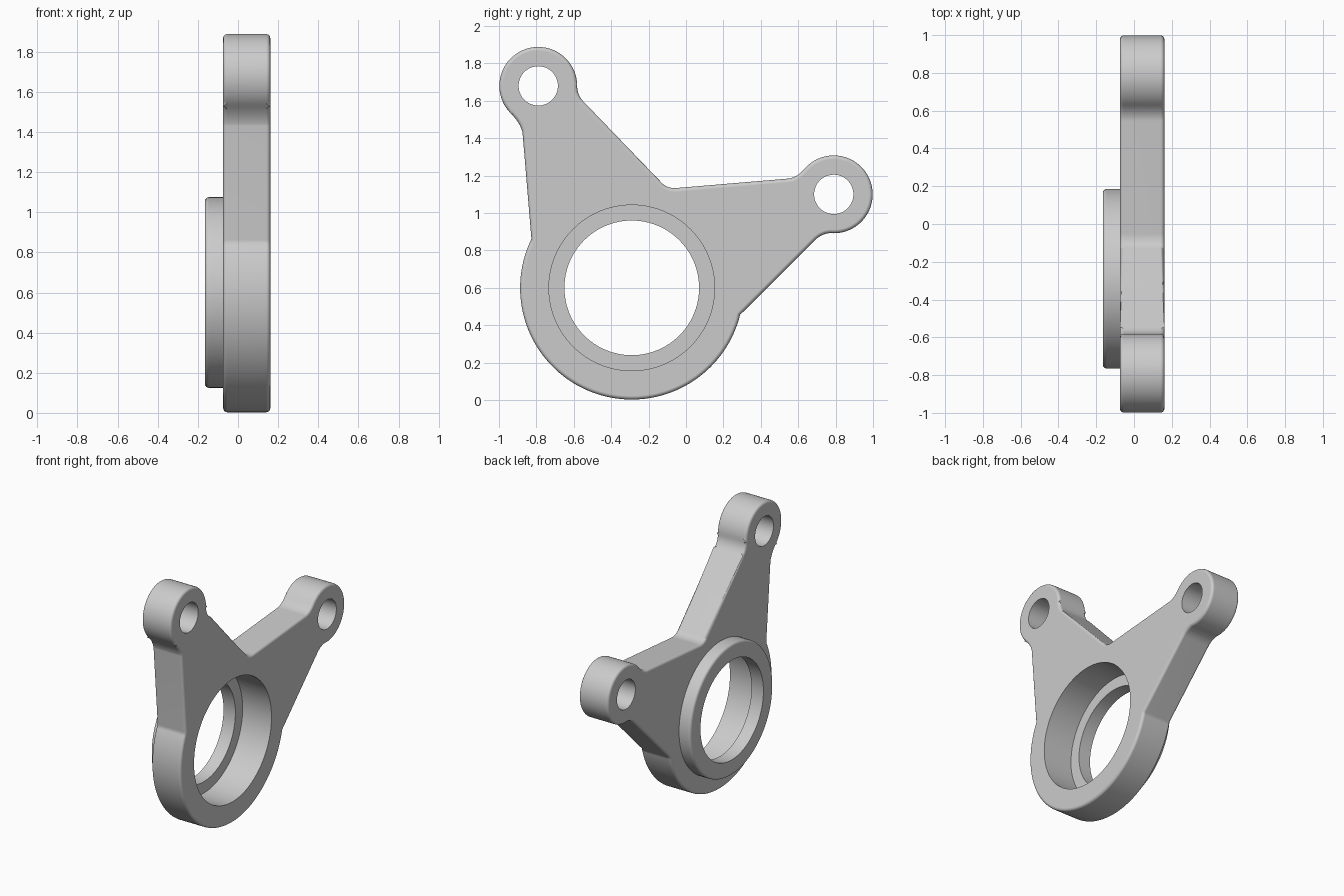
import bpy, bmesh
from math import cos, sin, radians, tau
from mathutils import Matrix, Vector

cube = bpy.data.objects.get("Cube")
if cube:
    bpy.data.objects.remove(cube, do_unlink=True)

grey = bpy.data.materials.new("plain grey metal")
grey.use_nodes = True
COLOUR = (0.6, 0.6, 0.6, 1)
grey.diffuse_color = COLOUR
grey.node_tree.nodes["Principled BSDF"].inputs["Base Color"].default_value = COLOUR

# Main dimensions; 2D points are (y, z)
BACK, FACE, LEDGE, RIM = -0.074, 0.161, -0.07, -0.165
HUB, TALL_EYE, LOW_EYE = (-0.29, 0.6), (-0.79, 1.68), (0.79, 1.1)
HUB_R, EYE_R, EYE_HOLE, BORE, HOLE, COLLAR = 0.597, 0.208, 0.105, 0.443, 0.36, 0.475


def arc(centre, radius, start, end, steps):
    angles = [radians(start + (end - start) * i / steps) for i in range(steps + 1)]
    return [(centre[0] + radius * cos(a), centre[1] + radius * sin(a)) for a in angles]


def blend(a, b, c, steps=8):
    """Rounded corner from a to c, pulled toward b."""
    a, b, c = Vector(a), Vector(b), Vector(c)
    ts = [i / steps for i in range(steps + 1)]
    return [tuple(a * (1 - t) ** 2 + b * 2 * t * (1 - t) + c * t * t) for t in ts]


def make_object(name, bm):
    bmesh.ops.recalc_face_normals(bm, faces=bm.faces)
    mesh = bpy.data.meshes.new(name)
    bm.to_mesh(mesh)
    bm.free()
    mesh.materials.append(grey)
    obj = bpy.data.objects.new(name, mesh)
    bpy.context.collection.objects.link(obj)
    return obj


def select_only(obj):
    bpy.ops.object.select_all(action='DESELECT')
    obj.select_set(True)
    bpy.context.view_layer.objects.active = obj


def smooth(obj):
    select_only(obj)
    bpy.ops.object.shade_smooth_by_angle(angle=radians(35))
    obj.modifiers.new("flat face normals", 'WEIGHTED_NORMAL').keep_sharp = True


def prism(name, outline, x0, x1, rounding=0):
    bm = bmesh.new()
    cap = bm.faces.new([bm.verts.new((x0, y, z)) for y, z in outline])
    side = bmesh.ops.extrude_face_region(bm, geom=[cap])["geom"]
    for v in side:
        if isinstance(v, bmesh.types.BMVert):
            v.co.x = x1
    if cap.is_valid and len(bm.faces) == len(outline) + 1:
        bm.faces.new([e for e in cap.verts])
    if rounding:
        rims = [e for e in bm.edges if abs(e.verts[0].co.x - e.verts[1].co.x) < 1e-5]
        bmesh.ops.bevel(bm, geom=rims, offset=rounding, segments=4,
                        profile=0.5, affect='EDGES', clamp_overlap=True)
    return make_object(name, bm)


# Bracket plate: round hub, two tapering arms and two eyes
outline = arc(HUB, HUB_R, 154, 346, 80)
outline += blend((0.69, 0.855), (0.725, 0.89), (0.772, 0.893))
outline += arc(LOW_EYE, EYE_R, -95, 138, 56)[1:]
outline += blend((0.635, 1.239), (0.595, 1.189), (0.545, 1.184))[1:]
outline += blend((-0.05, 1.134), (-0.1, 1.13), (-0.128, 1.16))
outline += blend((-0.545, 1.593), (-0.582, 1.63), (-0.582, 1.68))
outline += arc(TALL_EYE, EYE_R, 0, 226, 56)[1:]
outline += blend((-0.934, 1.53), (-0.885, 1.48), (-0.874, 1.43))[1:]
plate = prism("bracket_plate", outline, BACK, FACE, 0.02)

# Bore and eye holes cut through the plate
for name, centre, radius in (("hub_bore", HUB, BORE),
                             ("tall_eye_hole", TALL_EYE, EYE_HOLE),
                             ("low_eye_hole", LOW_EYE, EYE_HOLE)):
    cutter = prism(name + "_cutter", arc(centre, radius, 0, 360, 96)[:-1], -0.5, 0.5)
    cutter.hide_render = True
    cut = plate.modifiers.new(name, 'BOOLEAN')
    cut.operation, cut.solver, cut.object = 'DIFFERENCE', 'EXACT', cutter
    select_only(plate)
    bpy.ops.object.modifier_apply(modifier=cut.name)
    bpy.data.objects.remove(cutter, do_unlink=True)
smooth(plate)

# Raised collar behind the hub, with its inner lip forming the bore ledge
profile = [(LEDGE, HOLE), (RIM, HOLE)]
profile += arc((RIM + 0.02, COLLAR - 0.02), 0.02, 180, 90, 4)
profile += [(LEDGE, COLLAR)]
bm = bmesh.new()
SIDES = 96
rings = []
for i in range(SIDES):
    turn = Matrix.Rotation(tau * i / SIDES, 3, 'X')
    rings.append([bm.verts.new(turn @ Vector((x, r, 0)) + Vector((0, *HUB)))
                  for x, r in profile])
for i, ring in enumerate(rings):
    after = rings[(i + 1) % SIDES]
    for j in range(len(profile)):
        k = (j + 1) % len(profile)
        bm.faces.new((ring[j], ring[k], after[k], after[j]))
smooth(make_object("hub_collar", bm))
